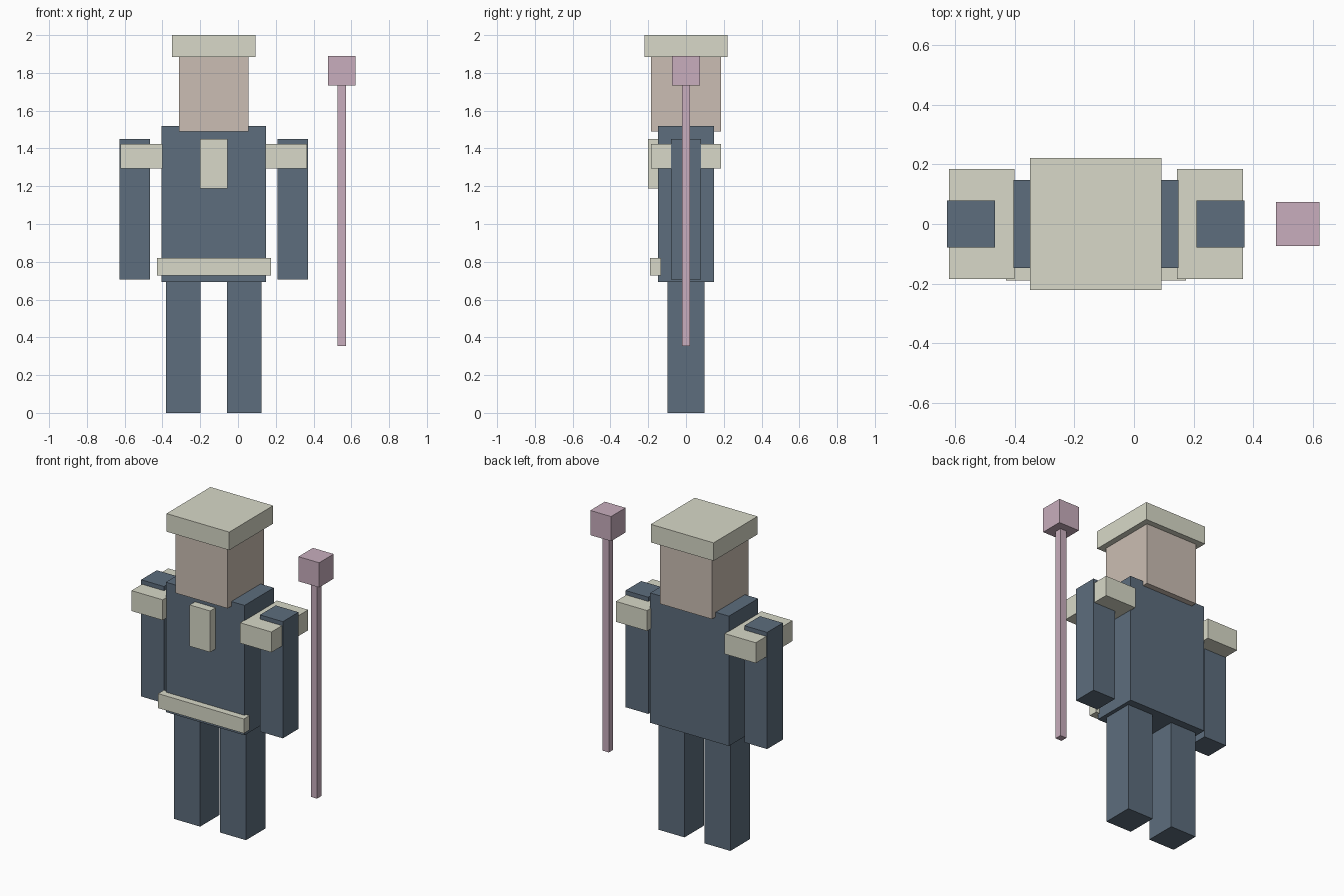
import bpy
import bmesh
from mathutils import Matrix, Vector

if "Cube" in bpy.data.objects:
    bpy.data.objects.remove(bpy.data.objects["Cube"])

BODY_X = -0.128  # symmetry line of the figure; the staff stands off to the side


def material(name, rgb):
    mat = bpy.data.materials.new(name)
    mat.diffuse_color = (*rgb, 1)
    mat.use_nodes = True
    mat.node_tree.nodes["Principled BSDF"].inputs["Base Color"].default_value = mat.diffuse_color
    return mat


BLUE = material("blue_cloth", (0.109, 0.153, 0.205))
CREAM = material("cream_trim", (0.686, 0.694, 0.578))
SKIN = material("skin", (0.597, 0.515, 0.451))
PINK = material("pink_staff", (0.578, 0.423, 0.508))


def box(name, x, y, z, mat):
    """Box spanning the (min, max) ranges x, y and z."""
    ranges = (x, y, z)
    centre = Vector([(a + b) / 2 for a, b in ranges])
    size = Vector([b - a for a, b in ranges])
    bm = bmesh.new()
    bmesh.ops.create_cube(bm, size=1,
                          matrix=Matrix.Translation(centre) @ Matrix.Diagonal((*size, 1)))
    mesh = bpy.data.meshes.new(name)
    bm.to_mesh(mesh)
    bm.free()
    mesh.materials.append(mat)
    obj = bpy.data.objects.new(name, mesh)
    bpy.context.collection.objects.link(obj)
    return obj


def centred(name, half_width, y, z, mat):
    box(name, (BODY_X - half_width, BODY_X + half_width), y, z, mat)


def pair(name, inner, outer, y, z, mat):
    """Left and right boxes, inner/outer measured from the symmetry line."""
    box("left_" + name, (BODY_X + inner, BODY_X + outer), y, z, mat)
    box("right_" + name, (BODY_X - outer, BODY_X - inner), y, z, mat)


# Body and head
centred("torso", 0.277, (-0.147, 0.147), (0.693, 1.52), BLUE)
centred("head", 0.184, (-0.184, 0.184), (1.49, 1.89), SKIN)
centred("hat", 0.221, (-0.221, 0.221), (1.885, 2.0), CREAM)

# Limbs and shoulder pads
pair("leg", 0.07, 0.253, (-0.098, 0.098), (0, 0.693), BLUE)
pair("arm", 0.338, 0.499, (-0.079, 0.079), (0.707, 1.45), BLUE)
pair("shoulder_pad", 0.273, 0.493, (-0.185, 0.185), (1.293, 1.423), CREAM)

# Front trim
centred("belt", 0.302, (-0.19, -0.132), (0.728, 0.82), CREAM)
centred("chest_plate", 0.072, (-0.2, -0.14), (1.187, 1.45), CREAM)

# Staff
box("staff_shaft", (0.528, 0.572), (-0.022, 0.022), (0.355, 1.735), PINK)
box("staff_head", (0.477, 0.623), (-0.073, 0.073), (1.733, 1.89), PINK)
